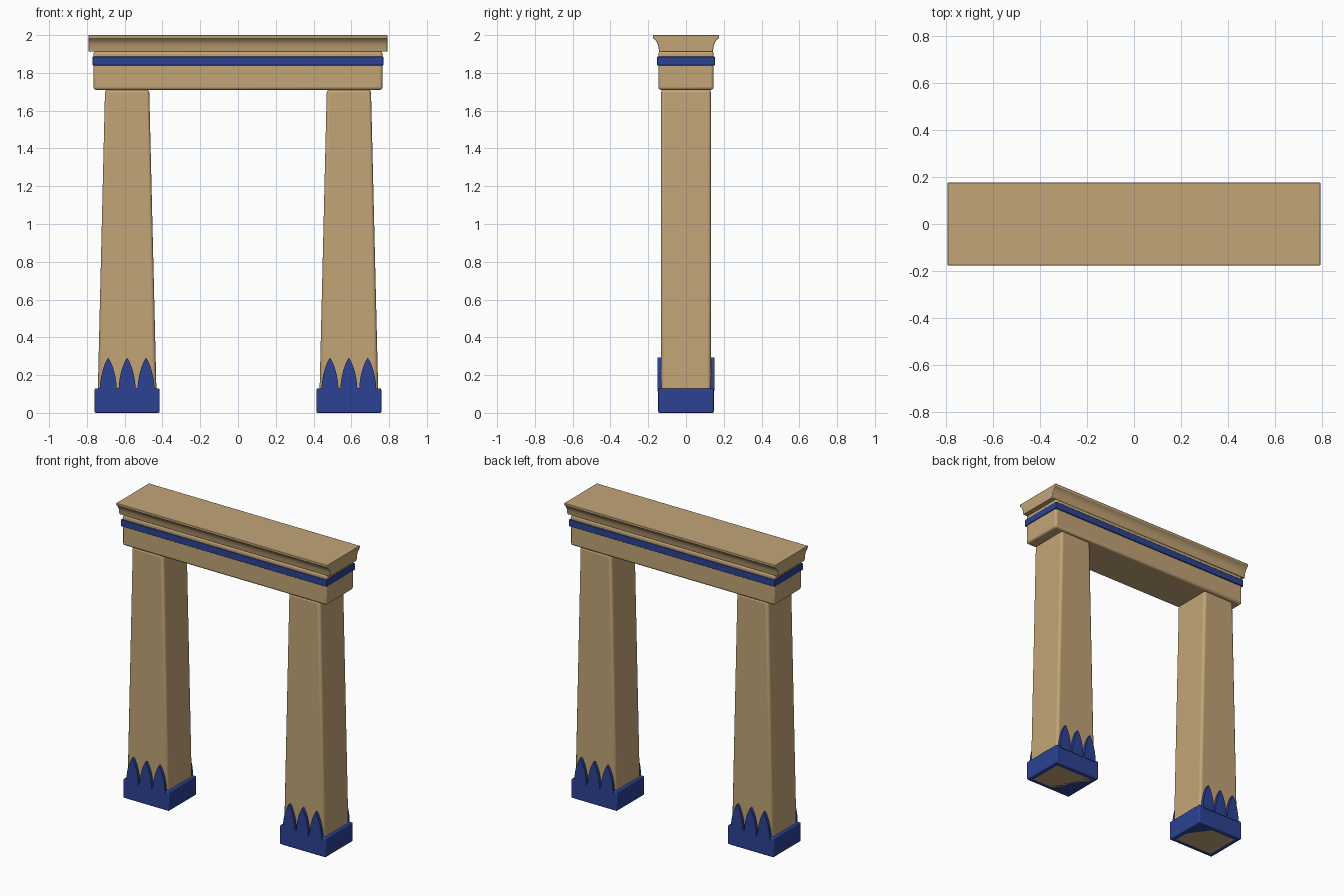
import bpy, bmesh, math

cube = bpy.data.objects.get("Cube")
if cube:
    bpy.data.objects.remove(cube, do_unlink=True)


def make_material(name, color):
    mat = bpy.data.materials.new(name)
    mat.use_nodes = True
    mat.diffuse_color = color
    mat.node_tree.nodes["Principled BSDF"].inputs["Base Color"].default_value = color
    return mat


STONE = make_material("sandstone", (0.54, 0.375, 0.185, 1))
BLUE = make_material("painted blue", (0.025, 0.054, 0.29, 1))


def finish(name, bm, mat, bevel=0, segments=3):
    bmesh.ops.recalc_face_normals(bm, faces=bm.faces)
    mesh = bpy.data.meshes.new(name)
    bm.to_mesh(mesh)
    bm.free()
    mesh.materials.append(mat)
    obj = bpy.data.objects.new(name, mesh)
    bpy.context.collection.objects.link(obj)
    if bevel:
        mod = obj.modifiers.new("rounded_edges", "BEVEL")
        mod.width, mod.segments = bevel, segments
        mod.limit_method = "ANGLE"
        mod.angle_limit = math.radians(40)
    bpy.ops.object.select_all(action="DESELECT")
    obj.select_set(True)
    bpy.context.view_layer.objects.active = obj
    bpy.ops.object.shade_smooth_by_angle(angle=math.radians(35))
    return obj


def block(name, x, half_x, half_y, z0, z1, mat, bevel, top_half_x=None):
    """Box centred on x and y = 0, optionally tapering in x."""
    bm = bmesh.new()
    bmesh.ops.create_cube(bm, size=2)
    for v in bm.verts:
        top = v.co.z > 0
        hx = top_half_x if top and top_half_x else half_x
        v.co = (x + v.co.x * hx, v.co.y * half_y, z1 if top else z0)
    return finish(name, bm, mat, bevel)


def prism(name, points, offset, mat, bevel=0):
    """Extrude a closed outline along an offset."""
    bm = bmesh.new()
    face = bm.faces.new([bm.verts.new(p) for p in points])
    made = bmesh.ops.extrude_face_region(bm, geom=[face])["geom"]
    bmesh.ops.translate(bm, vec=offset,
                        verts=[g for g in made if isinstance(g, bmesh.types.BMVert)])
    return finish(name, bm, mat, bevel, 2)


def petal(name, x, y):
    """Pointed leaf plate standing on the column foot."""
    steps, low, high = 10, 0.115, 0.292
    right = []
    for i in range(steps + 1):
        t = i / steps
        right.append((0.045 * (1 - t ** 2) ** 0.85, low + (high - low) * t))
    outline = right + [(-w, z) for w, z in reversed(right[:-1])]
    prism(name, [(x + w, y - 0.012, z) for w, z in outline], (0, 0.024, 0), BLUE)


# Columns with painted feet and leaf decoration on front and back
for side, cx in (("left", 0.587), ("right", -0.587)):
    block(side + "_column", cx, 0.158, 0.132, 0, 1.712, STONE, 0.016, 0.117)
    block(side + "_foot", cx, 0.172, 0.147, 0, 0.13, BLUE, 0.008)
    for i in range(3):
        for face, y in (("front", -0.139), ("back", 0.139)):
            petal(f"{side}_{face}_leaf_{i + 1}", cx + (i - 1) * 0.1, y)

# Lintel with its painted band
block("lintel", 0, 0.765, 0.146, 1.71, 1.915, STONE, 0.014)
block("lintel_band", 0, 0.77, 0.153, 1.84, 1.886, BLUE, 0.003)

# Cornice with a hollow flared profile
flare = [(0.142, 1.912), (0.146, 1.938), (0.151, 1.956),
         (0.158, 1.968), (0.167, 1.978), (0.176, 1.985), (0.176, 2.0)]
section = flare + [(-y, z) for y, z in reversed(flare)]
prism("cornice", [(-0.791, y, z) for y, z in section], (1.582, 0, 0), STONE, 0.003)
